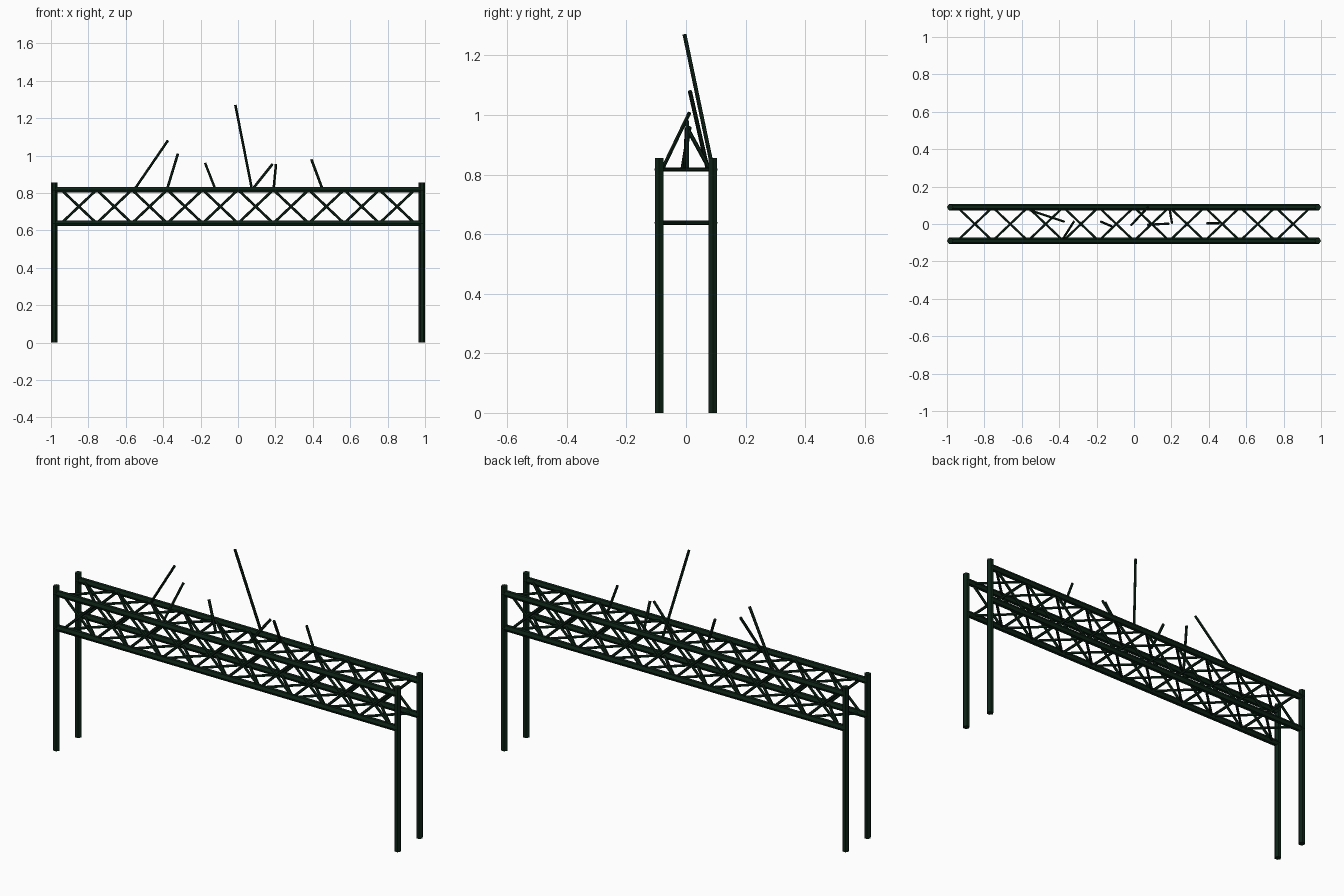
import bpy, bmesh
from math import pi
from mathutils import Vector, Matrix

if "Cube" in bpy.data.objects:
    bpy.data.objects.remove(bpy.data.objects["Cube"])

mat = bpy.data.materials.new("dark_green")
mat.diffuse_color = (0.004, 0.016, 0.008, 1)
mat.use_nodes = True
mat.node_tree.nodes["Principled BSDF"].inputs["Base Color"].default_value = mat.diffuse_color


def rods(name, segments, r, spin=0.0):
    """One object made of hexagonal rods, each running between two points."""
    bm = bmesh.new()
    for a, b in segments:
        a, b = Vector(a), Vector(b)
        d = b - a
        m = (Matrix.Translation((a + b) / 2)
             @ d.to_track_quat('Z', 'Y').to_matrix().to_4x4()
             @ Matrix.Rotation(spin, 4, 'Z'))
        bmesh.ops.create_cone(bm, cap_ends=True, segments=6, radius1=r,
                              radius2=r, depth=d.length, matrix=m)
    me = bpy.data.meshes.new(name)
    bm.to_mesh(me)
    bm.free()
    me.materials.append(mat)
    ob = bpy.data.objects.new(name, me)
    bpy.context.collection.objects.link(ob)
    return ob


Y, LOW, HIGH, PX = 0.09, 0.638, 0.817, 0.983

# four corner posts
rods("posts", [((x, y, 0), (x, y, 0.855)) for x in (-PX, PX) for y in (-Y, Y)],
     0.017, pi / 6)

# four long chords of the box truss
rods("chords", [((-0.988, y, z), (0.988, y, z)) for y in (-Y, Y) for z in (LOW, HIGH)],
     0.0165, pi / 6)

# crossed lattice on the front, back, top and bottom faces
N, X0 = 10, 0.945
step = 2 * X0 / N
sides = [((-Y, LOW), (-Y, HIGH)), ((Y, LOW), (Y, HIGH)),
         ((-Y, LOW), (Y, LOW)), ((-Y, HIGH), (Y, HIGH))]
lattice = []
for i in range(N):
    x1 = -X0 + i * step
    x2 = x1 + step
    for p, q in sides:
        lattice += [((x1, *p), (x2, *q)), ((x1, *q), (x2, *p))]
rods("lattice", lattice, 0.007)

# loose sticks leaning up from the top of the truss
rods("sticks", [
    ((-0.555, 0.073, HIGH), (-0.375, 0.013, 1.08)),
    ((-0.38, -0.08, HIGH), (-0.322, 0.012, 1.008)),
    ((-0.12, -0.012, HIGH), (-0.176, 0.012, 0.96)),
    ((0.075, 0.09, HIGH), (-0.014, -0.005, 1.27)),
    ((0.075, -0.004, HIGH), (0.185, 0.002, 0.955)),
    ((0.19, 0.08, HIGH), (0.203, 0.006, 0.952)),
    ((0.453, 0.004, HIGH), (0.392, 0.004, 0.98)),
], 0.007)
